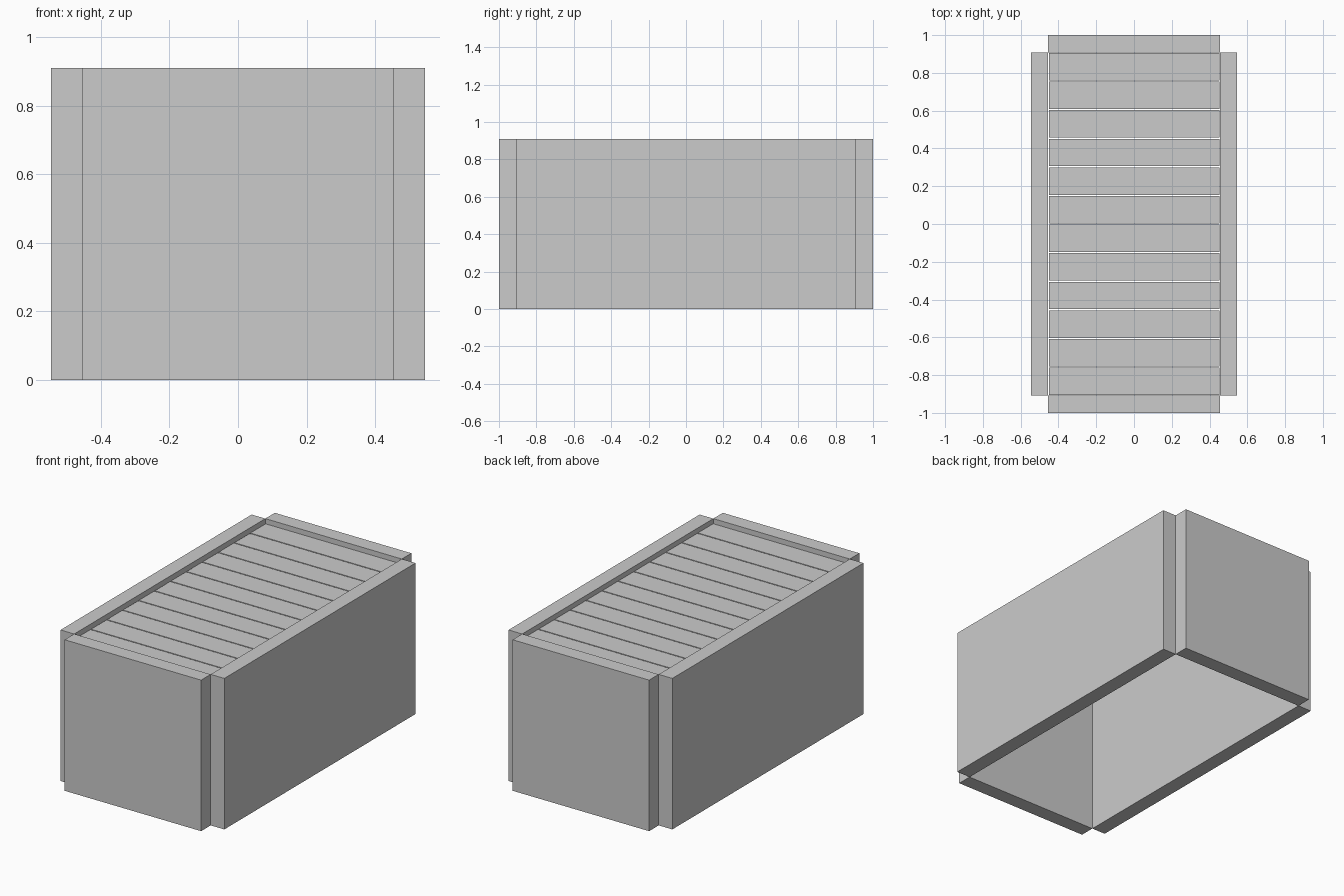
import bpy

if "Cube" in bpy.data.objects:
    bpy.data.objects.remove(bpy.data.objects["Cube"])

U = 1 / 11  # panel thickness; every panel is 10 units tall


def box(name, x, y, z):
    """Box from (min, max) ranges on each axis."""
    bpy.ops.mesh.primitive_cube_add(size=1, location=[sum(r) / 2 for r in (x, y, z)])
    ob = bpy.context.object
    ob.name = name
    ob.scale = [r[1] - r[0] for r in (x, y, z)]
    bpy.ops.object.transform_apply(location=False, rotation=False, scale=True)
    return ob


height = (0, 10 * U)

# Long side panels
box("left_wall", (-6 * U, -5 * U), (-10 * U, 10 * U), height)
box("right_wall", (5 * U, 6 * U), (-10 * U, 10 * U), height)

# Short end panels
box("front_wall", (-5 * U, 5 * U), (-11 * U, -10 * U), height)
box("back_wall", (-5 * U, 5 * U), (10 * U, 11 * U), height)

# Row of slats, slightly recessed below the rim; underside stays open
count, width = 12, 0.145
pitch = 20 * U / count
for i in range(count):
    y = -10 * U + pitch * (i + 0.5)
    box(f"slat_{i + 1}", (-0.45, 0.453), (y - width / 2, y + width / 2), (0.835, 0.88))
